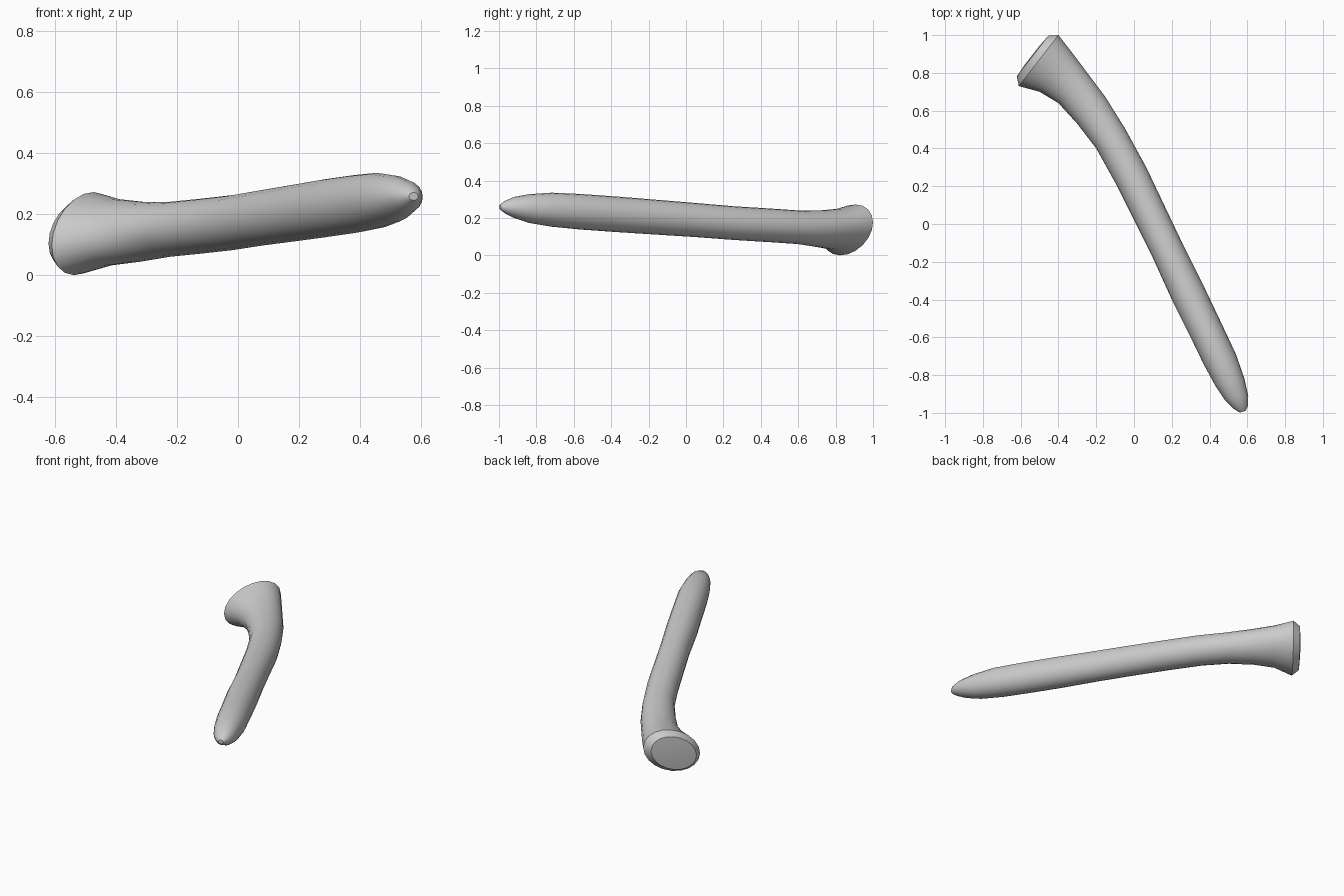
import bpy, bmesh, math
from mathutils import Vector

old = bpy.data.objects.get("Cube")
if old:
    bpy.data.objects.remove(old, do_unlink=True)

grey = bpy.data.materials.new("plain grey")
grey.use_nodes = True
COLOUR = (0.6, 0.6, 0.6, 1)
grey.diffuse_color = COLOUR
grey.node_tree.nodes["Principled BSDF"].inputs["Base Color"].default_value = COLOUR

SIDES = 20
# Cross-sections from flared base to tip:
# left edge x, y, right edge x, y, centre height, half height, sideways tilt
SECTIONS = [
    (-.61, .73, -.40, 1.0, .136, .130, .04),
    (-.50, .70, -.33, .91, .140, .108, .02),
    (-.40, .64, -.24, .79, .142, .098, .01),
    (-.30, .53, -.15, .67, .150, .090, 0),
    (-.20, .40, -.05, .51, .160, .090, 0),
    (-.10, .22, .065, .30, .172, .090, 0),
    (0, .02, .16, .10, .188, .091, 0),
    (.10, -.18, .26, -.11, .203, .093, 0),
    (.20, -.40, .37, -.33, .219, .095, 0),
    (.30, -.60, .465, -.53, .233, .095, 0),
    (.37, -.745, .54, -.69, .244, .091, 0),
    (.43, -.855, .585, -.82, .250, .077, 0),
    (.48, -.93, .605, -.91, .256, .056, 0),
    (.525, -.977, .603, -.965, .258, .032, 0),
    (.56, -.998, .59, -.99, .258, .013, 0),
]

bm = bmesh.new()


def ring(section, scale=1.0, shift=Vector((0, 0, 0))):
    lx, ly, rx, ry, z, half_height, tilt = section
    centre = Vector(((lx + rx) / 2, (ly + ry) / 2, z)) + shift
    across = Vector(((rx - lx) / 2, (ry - ly) / 2, tilt))
    verts = []
    for i in range(SIDES):
        a = 2 * math.pi * i / SIDES
        offset = across * math.cos(a) + Vector((0, 0, half_height * math.sin(a)))
        verts.append(bm.verts.new(centre + offset * scale))
    return verts


# Shallow domed end cap, then the shaft
outward = Vector((-.79, .61, 0))
rings = [ring(SECTIONS[0], .35, outward * .045),
         ring(SECTIONS[0], .80, outward * .04)]
rings += [ring(s) for s in SECTIONS]
for a, b in zip(rings, rings[1:]):
    for i in range(SIDES):
        j = (i + 1) % SIDES
        bm.faces.new((a[i], a[j], b[j], b[i]))
bm.faces.new(rings[0])
bm.faces.new(rings[-1])
bmesh.ops.recalc_face_normals(bm, faces=bm.faces)

mesh = bpy.data.meshes.new("flared_horn")
bm.to_mesh(mesh)
bm.free()
mesh.materials.append(grey)
horn = bpy.data.objects.new("flared_horn", mesh)
bpy.context.collection.objects.link(horn)
bpy.ops.object.select_all(action='DESELECT')
horn.select_set(True)
bpy.context.view_layer.objects.active = horn
bpy.ops.object.shade_smooth_by_angle(angle=math.radians(35))
